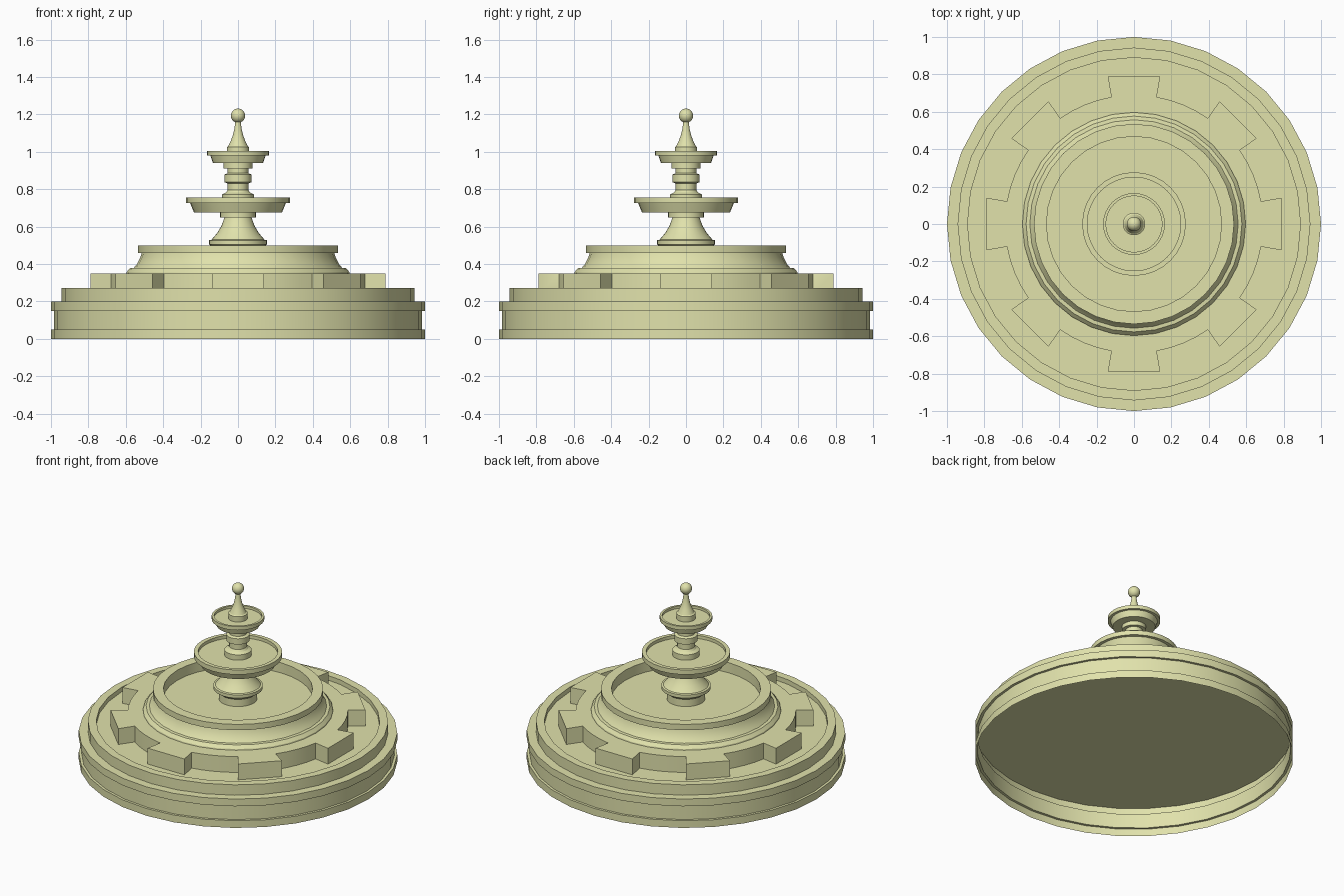
import bpy, bmesh
from math import sin, cos, pi, radians

if "Cube" in bpy.data.objects:
    bpy.data.objects.remove(bpy.data.objects["Cube"])

SIDES = 32


def finish(name, bm, smooth=True):
    bmesh.ops.remove_doubles(bm, verts=bm.verts, dist=1e-5)
    bmesh.ops.recalc_face_normals(bm, faces=bm.faces)
    mesh = bpy.data.meshes.new(name)
    bm.to_mesh(mesh)
    bm.free()
    obj = bpy.data.objects.new(name, mesh)
    bpy.context.collection.objects.link(obj)
    mat = bpy.data.materials.get("stone") or bpy.data.materials.new("stone")
    mat.diffuse_color = (0.75, 0.76, 0.41, 1)
    mat.use_nodes = True
    mat.node_tree.nodes["Principled BSDF"].inputs["Base Color"].default_value = mat.diffuse_color
    mesh.materials.append(mat)
    if smooth:
        bpy.ops.object.select_all(action='DESELECT')
        obj.select_set(True)
        bpy.context.view_layer.objects.active = obj
        bpy.ops.object.shade_smooth_by_angle(angle=radians(25))
    return obj


def lathe(name, profile):
    """Revolve a list of (radius, height) points around z."""
    bm = bmesh.new()
    verts = [bm.verts.new((r, 0, z)) for r, z in profile]
    edges = [bm.edges.new(p) for p in zip(verts, verts[1:])]
    bmesh.ops.spin(bm, geom=verts + edges, cent=(0, 0, 0), axis=(0, 0, 1),
                   angle=2 * pi, steps=SIDES)
    return finish(name, bm)


# Thin banded base wall, open underneath
lathe("base_wall", [(1, 0), (1, .05), (.983, .05), (.983, .15), (1, .15), (1, .2), (.943, .2)])

# Shallow outer pool slab
lathe("outer_pool", [(0, .2), (.943, .2), (.943, .272), (.89, .272), (.89, .24), (0, .24)])

# Notched plinth: eight straight-tipped teeth with curved gaps between
outline = []
for i in range(8):
    a = i * 45
    outline += [(.69, a - 10.1), (.80, a - 10.1), (.80, a + 10.1)]
    outline += [(.69, a + 10.1 + 24.8 * k / 4) for k in range(4)]
bm = bmesh.new()
rings = []
for flat_r, z in ((None, .24), (None, .35), (.57, .35)):
    rings.append([bm.verts.new(((flat_r or r) * cos(radians(a)),
                                (flat_r or r) * sin(radians(a)), z)) for r, a in outline])
for low, high in zip(rings, rings[1:]):
    for i in range(len(outline)):
        j = (i + 1) % len(outline)
        quad = [low[i], low[j], high[j], high[i]]
        if len({tuple(round(c, 5) for c in v.co) for v in quad}) == 4:
            bm.faces.new(quad)
        else:
            bm.faces.new([low[i], low[j], high[j]])
finish("notched_plinth", bm)

# Upper basin with flared skirt and rim
lathe("upper_basin", [(.597, .35), (.595, .358), (.577, .378), (.557, .38), (.54, .4),
                      (.522, .435), (.515, .46), (.535, .46), (.535, .5), (.468, .5),
                      (.468, .43), (0, .43)])

# Flared pedestal on a short drum
lathe("pedestal", [(.12, .43), (.12, .48), (.155, .505), (.155, .527), (.142, .53),
                   (.112, .565), (.088, .605), (.072, .65), (.095, .65), (.095, .677)])


def bowl(name, r_neck, r_base, r_top, r_lip, r_in, z0, z1, z2, zf):
    lathe(name, [(r_neck, z0), (r_base, z0), (r_top, z1), (r_lip, z1),
                 (r_lip, z2), (r_in, z2), (r_in, zf), (0, zf)])


bowl("lower_bowl", .08, .235, .256, .277, .25, .675, .725, .757, .735)

# Turned stem between the bowls
lathe("stem", [(.085, .735), (.085, .772), (.065, .782), (.055, .795), (.055, .83),
               (.073, .838), (.073, .878), (.055, .886), (.055, .912), (.077, .912),
               (.077, .942)])

bowl("upper_bowl", .06, .134, .147, .165, .15, .94, .98, 1.005, .988)

# Tapered spout with ball
lathe("spout", [(.06, .988), (.06, 1.025), (.052, 1.03), (.038, 1.06), (.027, 1.09),
                (.019, 1.125), (.014, 1.165)])
bm = bmesh.new()
bmesh.ops.create_uvsphere(bm, u_segments=32, v_segments=16, radius=.038)
bmesh.ops.translate(bm, verts=bm.verts, vec=(0, 0, 1.193))
finish("finial_ball", bm)
